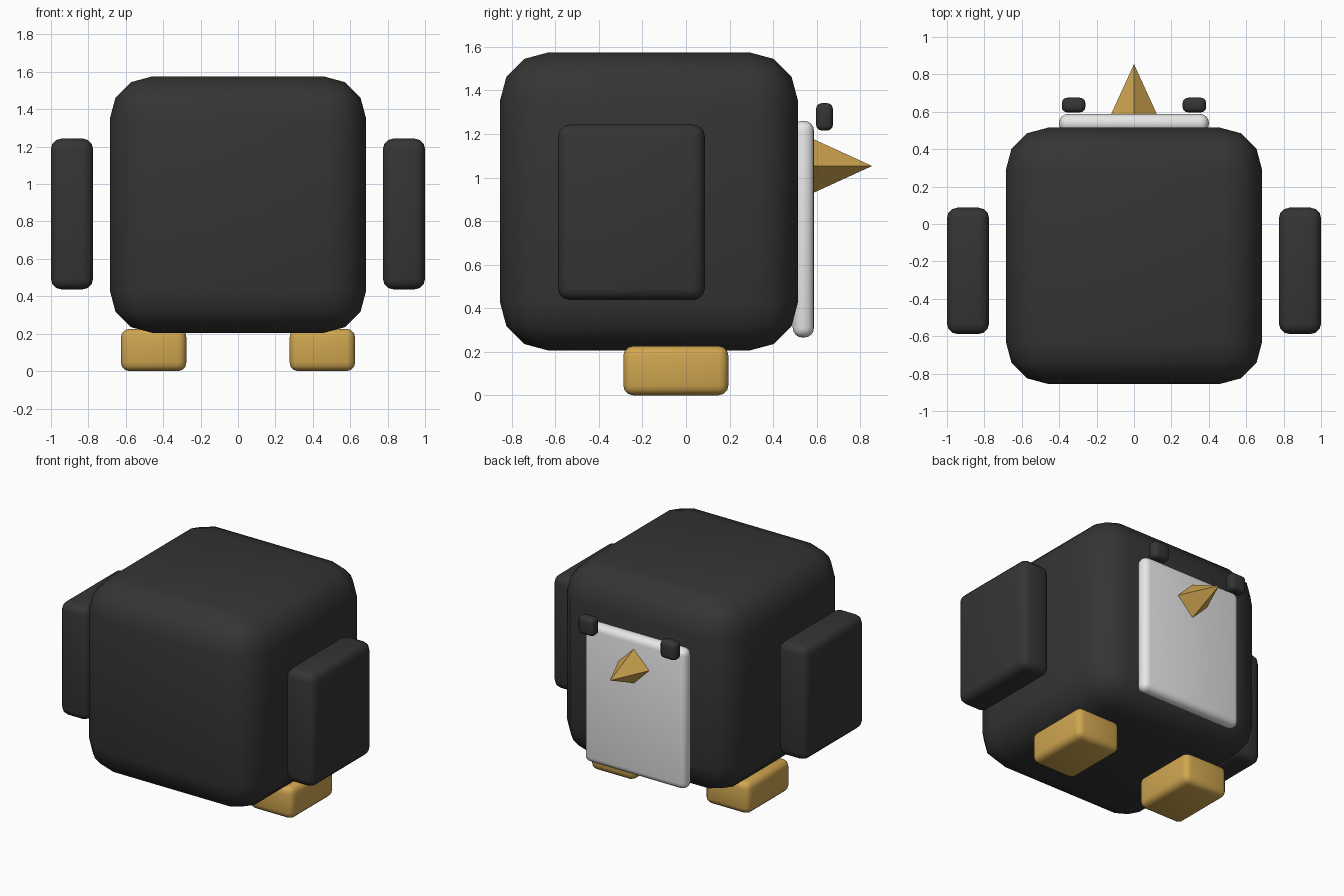
import bpy
import bmesh
import math
from mathutils import Vector, Matrix

cube = bpy.data.objects.get("Cube")
if cube:
    bpy.data.objects.remove(cube, do_unlink=True)


def material(name, rgb):
    mat = bpy.data.materials.new(name)
    mat.use_nodes = True
    color = (*rgb, 1.0)
    mat.diffuse_color = color
    mat.node_tree.nodes["Principled BSDF"].inputs["Base Color"].default_value = color
    return mat


charcoal = material("charcoal", (0.035, 0.035, 0.035))
gold = material("gold", (0.63, 0.38, 0.08))
white = material("white", (0.8, 0.8, 0.8))


def add_object(name, bm, mat):
    mesh = bpy.data.meshes.new(name)
    bm.to_mesh(mesh)
    bm.free()
    mesh.materials.append(mat)
    obj = bpy.data.objects.new(name, mesh)
    bpy.context.collection.objects.link(obj)
    return obj


def rounded_box(name, low, high, radius, segments, mat):
    """Smooth box between two corners with rounded edges."""
    low, high = Vector(low), Vector(high)
    bm = bmesh.new()
    bmesh.ops.create_cube(bm, size=1)
    bmesh.ops.scale(bm, vec=high - low, verts=bm.verts)
    bmesh.ops.translate(bm, vec=(low + high) / 2, verts=bm.verts)
    bmesh.ops.bevel(bm, geom=bm.edges[:], offset=radius, segments=segments,
                    profile=0.5, affect='EDGES')
    for face in bm.faces:
        face.smooth = True
    return add_object(name, bm, mat)


def box_pair(name, low, high, radius, mat):
    """Box on the +x side and its mirror image on the other."""
    rounded_box(name + "_a", low, high, radius, 3, mat)
    rounded_box(name + "_b", (-high[0], low[1], low[2]),
                (-low[0], high[1], high[2]), radius, 3, mat)


# Body and belly plate
rounded_box("body", (-0.685, -0.855, 0.205), (0.685, 0.515, 1.575), 0.225, 3, charcoal)
rounded_box("belly", (-0.4, 0.49, 0.265), (0.4, 0.588, 1.26), 0.045, 4, white)

# Paired parts
box_pair("wing", (0.775, -0.588, 0.437), (1.0, 0.087, 1.243), 0.055, charcoal)
box_pair("foot", (0.276, -0.288, 0.0), (0.626, 0.195, 0.226), 0.045, gold)
box_pair("eye", (0.26, 0.597, 1.215), (0.386, 0.675, 1.342), 0.028, charcoal)

# Four-sided beak
bm = bmesh.new()
bmesh.ops.create_cone(bm, cap_ends=True, segments=4, radius1=0.128, radius2=0, depth=0.28)
bmesh.ops.remove_doubles(bm, verts=bm.verts, dist=0.001)
bmesh.ops.transform(bm, verts=bm.verts, matrix=Matrix.Translation((0, 0.715, 1.053))
                    @ Matrix.Rotation(-math.pi / 2, 4, 'X'))
bmesh.ops.recalc_face_normals(bm, faces=bm.faces)
add_object("beak", bm, gold)
